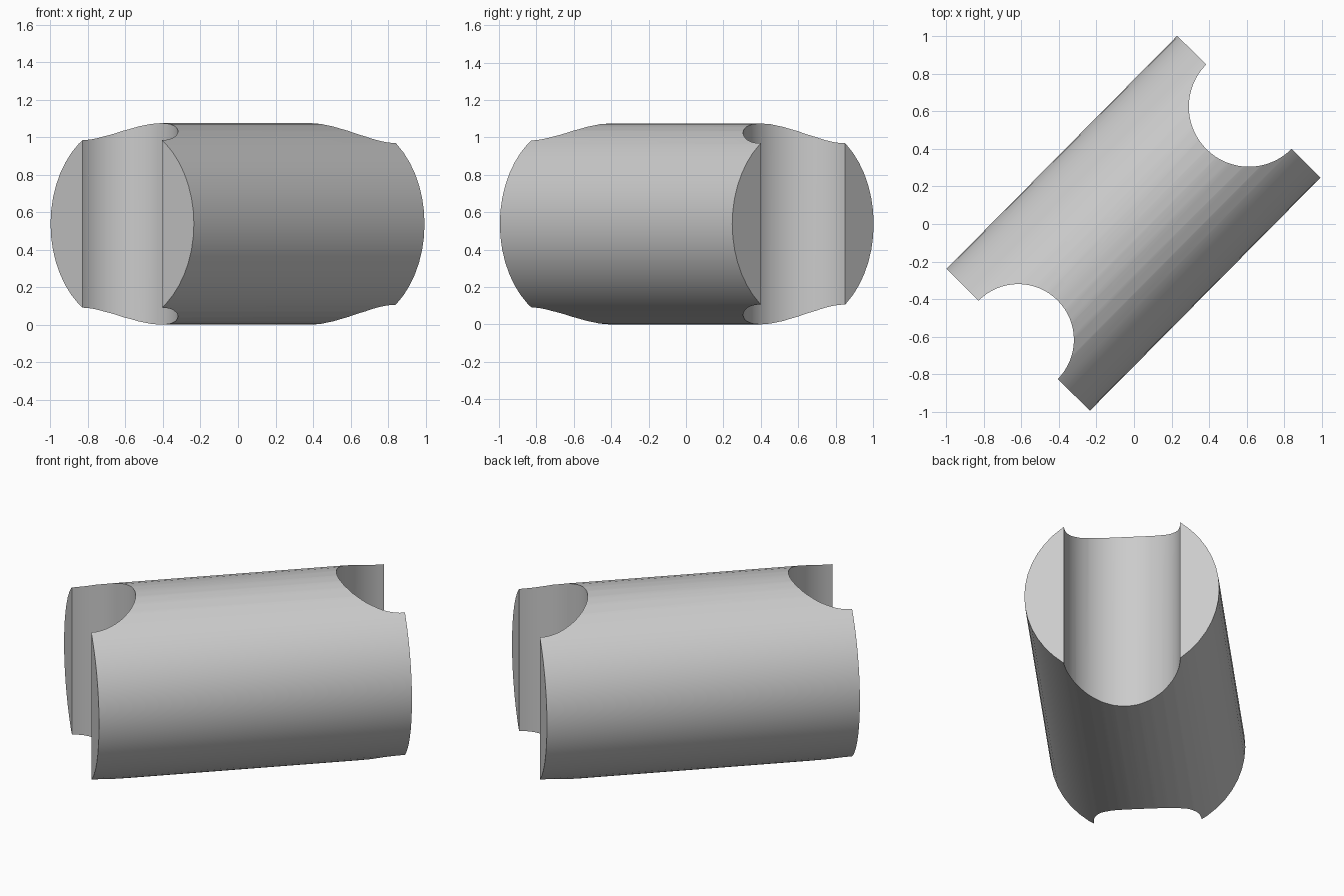
import bpy
import math
from mathutils import Vector

cube = bpy.data.objects.get("Cube")
if cube:
    bpy.data.objects.remove(cube, do_unlink=True)

RADIUS = 0.5375
LENGTH = 1.748
ANGLE = math.radians(45.3)
CENTER = Vector((-0.0025, 0.004, RADIUS))
AXIS = Vector((math.cos(ANGLE), math.sin(ANGLE), 0))

grey = bpy.data.materials.new("plain_grey")
grey.use_nodes = True
colour = (0.6, 0.6, 0.6, 1)
grey.diffuse_color = colour
grey.node_tree.nodes["Principled BSDF"].inputs["Base Color"].default_value = colour


def cylinder(name, radius, depth, location, rotation, sides):
    bpy.ops.mesh.primitive_cylinder_add(
        vertices=sides, radius=radius, depth=depth, location=location, rotation=rotation)
    obj = bpy.context.object
    obj.name = name
    obj.data.materials.append(grey)
    return obj


# Horizontal round bar lying diagonally
bar = cylinder("notched_tube_bar", RADIUS, LENGTH, CENTER, (0, math.pi / 2, ANGLE), 48)

# Upright round saddle notch centred on each end, one slightly wider
for name, side, radius in (("front_notch", -1, 0.297), ("back_notch", 1, 0.32)):
    spot = CENTER + AXIS * side * LENGTH / 2
    cutter = cylinder(name + "_cutter", radius, 3 * RADIUS, spot, (0, 0, ANGLE), 64)
    cutter.hide_render = True
    mod = bar.modifiers.new(name, 'BOOLEAN')
    mod.operation = 'DIFFERENCE'
    mod.solver = 'EXACT'
    mod.object = cutter
    bpy.ops.object.select_all(action='DESELECT')
    bar.select_set(True)
    bpy.context.view_layer.objects.active = bar
    bpy.ops.object.modifier_apply(modifier=mod.name)
    bpy.data.objects.remove(cutter, do_unlink=True)

# Smooth walls with crisp rims
bpy.ops.object.shade_smooth_by_angle(angle=math.radians(30))
